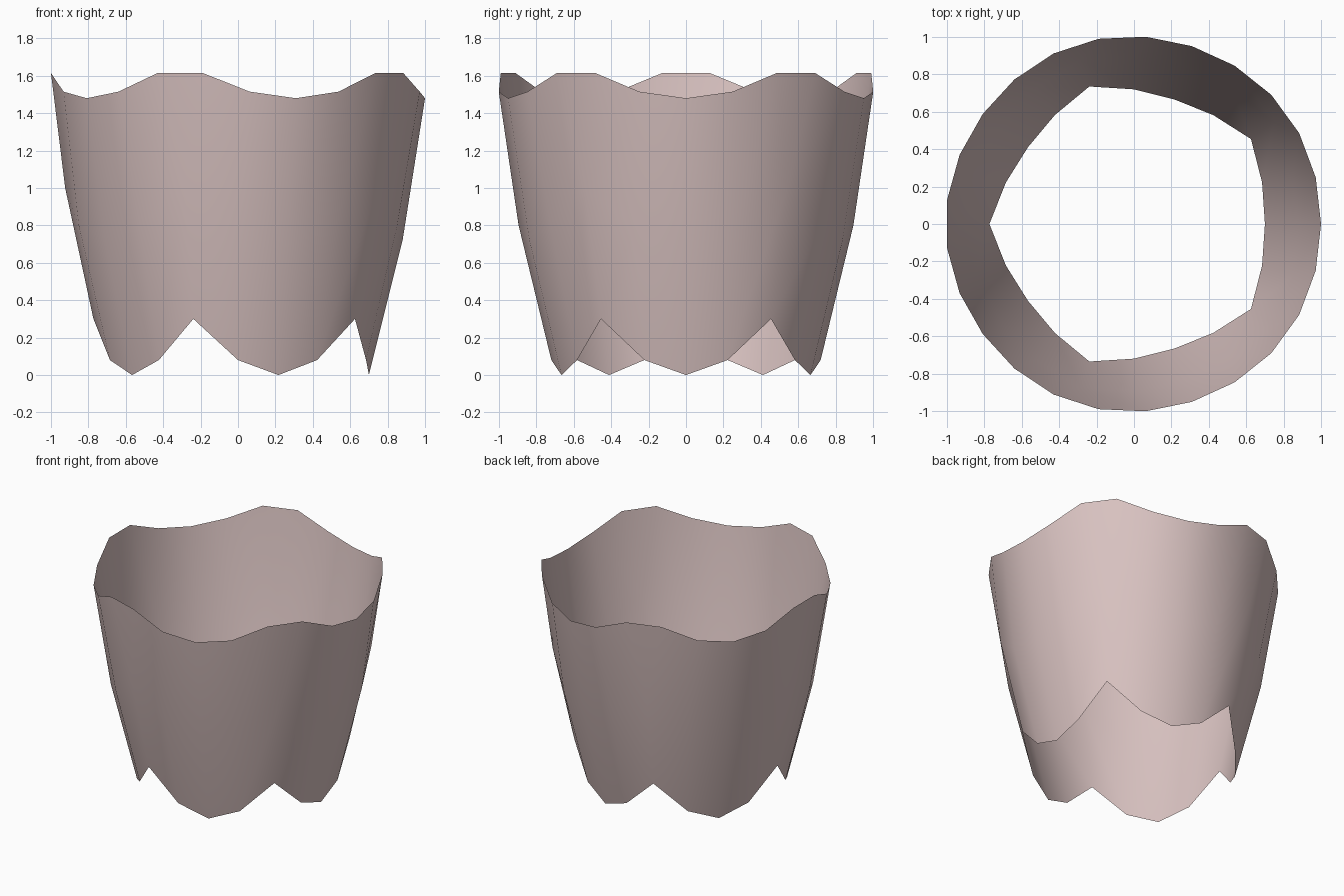
import bpy
import bmesh
from math import sin, cos, radians

default = bpy.data.objects.get("Cube")
if default:
    bpy.data.objects.remove(default, do_unlink=True)

PETALS = 5
STEP = 360 / PETALS

# Half-petal rows from the centre line outward: (angle, radius, height)
LOWER = [(0, 0.70, 0.0), (18, 0.72, 0.08), (36, 0.773, 0.30)]
MIDDLE = [(0, 0.88, 0.72), (18, 0.895, 0.80), (36, 0.924, 1.0)]
RIM = [(0, 1.0, 1.48), (14.4, 1.003, 1.515), (28.8, 1.008, 1.615)]


def petal_row(bm, half, centre):
    """Mirror a half row about the petal centre and add its vertices."""
    full = [(-a, r, z) for a, r, z in half[:0:-1]] + half
    return [bm.verts.new((r * cos(radians(centre + a)),
                          r * sin(radians(centre + a)), z))
            for a, r, z in full]


def bridge(bm, low, high):
    for i in range(len(low) - 1):
        bm.faces.new((low[i], low[i + 1], high[i + 1], high[i]))


# Open scalloped cup made of five joined petals
bm = bmesh.new()
petals = []
for p in range(PETALS):
    rows = [petal_row(bm, half, p * STEP) for half in (LOWER, MIDDLE, RIM)]
    bridge(bm, rows[0], rows[1])
    bridge(bm, rows[1], rows[2])
    petals.append(rows)

# Rim gussets between neighbouring petals
for p in range(PETALS):
    here, after = petals[p], petals[(p + 1) % PETALS]
    bm.faces.new((here[1][-1], after[2][0], here[2][-1]))
bmesh.ops.remove_doubles(bm, verts=bm.verts, dist=0.001)

mesh = bpy.data.meshes.new("scalloped_cup")
bm.to_mesh(mesh)
bm.free()
for face in mesh.polygons:
    face.use_smooth = True
cup = bpy.data.objects.new("scalloped_cup", mesh)
bpy.context.collection.objects.link(cup)

# Dusty pink surface
COLOUR = (0.69, 0.54, 0.53, 1)
pink = bpy.data.materials.new("dusty_pink")
pink.use_nodes = True
pink.diffuse_color = COLOUR
pink.node_tree.nodes["Principled BSDF"].inputs["Base Color"].default_value = COLOUR
mesh.materials.append(pink)
